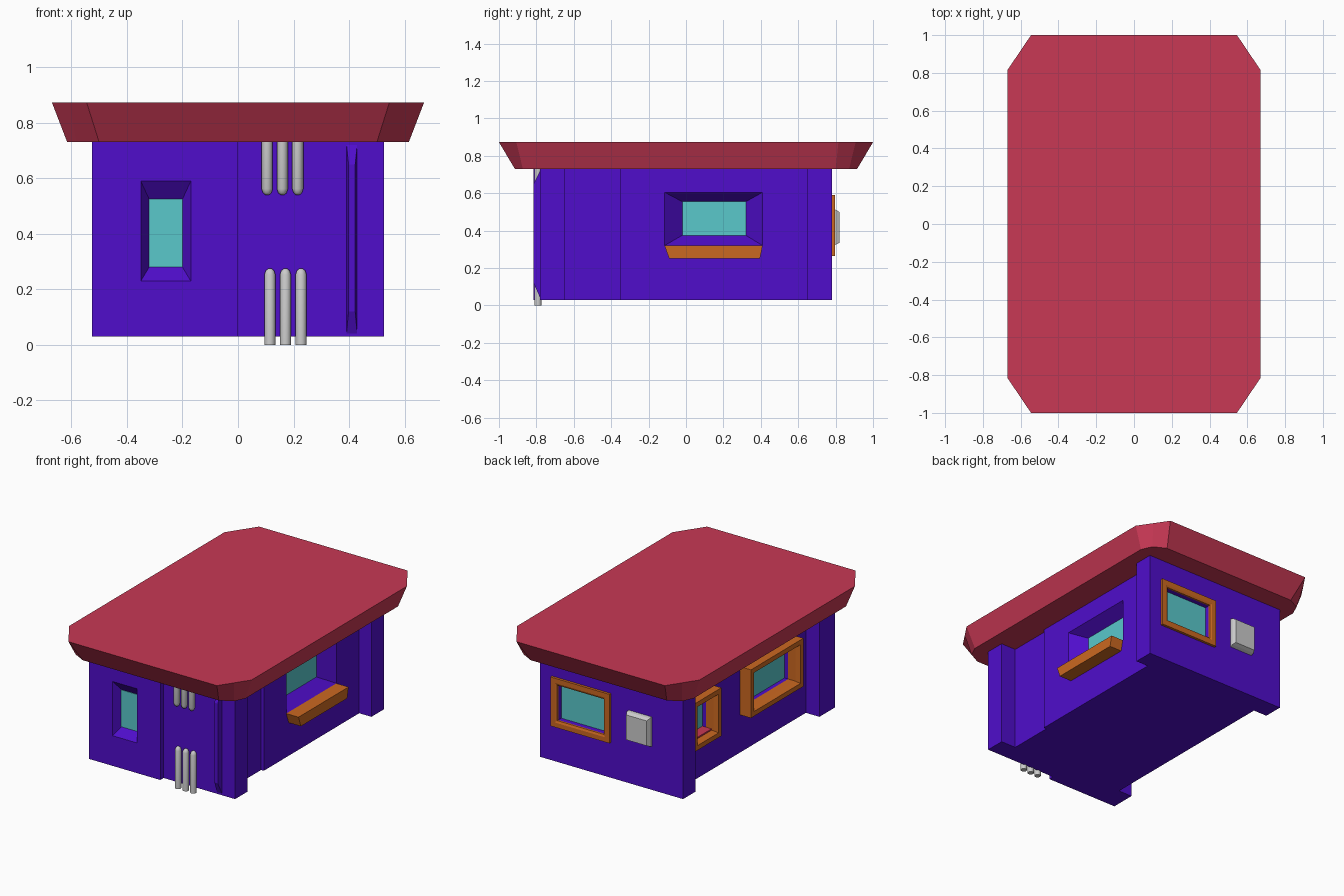
import bpy, bmesh, math

if "Cube" in bpy.data.objects:
    bpy.data.objects.remove(bpy.data.objects["Cube"])


def material(name, rgb):
    m = bpy.data.materials.new(name)
    m.diffuse_color = (*rgb, 1)
    m.use_nodes = True
    m.node_tree.nodes["Principled BSDF"].inputs["Base Color"].default_value = m.diffuse_color
    return m


PURPLE = material("purple_wall", (0.08, 0.004, 0.60))
RED = material("red_roof", (0.58, 0.04, 0.09))
TEAL = material("teal_glass", (0.10, 0.58, 0.60))
ORANGE = material("orange_trim", (0.60, 0.14, 0.015))


def loft(name, rings, mat=None, closed=False):
    """Skin equal-length rings; cap both ends, or join last to first if closed."""
    bm = bmesh.new()
    vs = [[bm.verts.new(p) for p in r] for r in rings]
    n = len(rings[0])
    pairs = list(zip(vs, vs[1:]))
    if closed:
        pairs.append((vs[-1], vs[0]))
    else:
        bm.faces.new(vs[0])
        bm.faces.new(vs[-1])
    for a, b in pairs:
        for i in range(n):
            j = (i + 1) % n
            bm.faces.new((a[i], a[j], b[j], b[i]))
    bmesh.ops.recalc_face_normals(bm, faces=bm.faces)
    me = bpy.data.meshes.new(name)
    bm.to_mesh(me)
    bm.free()
    if mat:
        me.materials.append(mat)
    ob = bpy.data.objects.new(name, me)
    bpy.context.collection.objects.link(ob)
    return ob


def rect(axis, d, r):
    """Upright rectangle r = (u0, u1, z0, z1) at distance d along the axis."""
    u0, u1, z0, z1 = r
    pts = [(u0, z0), (u1, z0), (u1, z1), (u0, z1)]
    return [(d, u, z) if axis == "x" else (u, d, z) for u, z in pts]


def grow(r, t):
    return (r[0] - t, r[1] + t, r[2] - t, r[3] + t)


# Body: notched footprint with corner pillars, extruded up
plan = [(-.525, -.815), (0, -.815), (0, -.78), (.525, -.78), (.525, -.65),
        (.415, -.65), (.415, -.35), (.435, -.35), (.435, .65), (.525, .65),
        (.525, .78), (-.525, .78), (-.525, .65), (-.425, .65),
        (-.425, -.65), (-.525, -.65)]
body = loft("house_body", [[(x, y, z) for x, y in plan] for z in (.03, .735)], PURPLE)


def window(name, axis, wall, floor, outer, inner):
    """Cut a tapered pocket from the wall plane to the floor plane and glaze it."""
    k = 0.2
    mouth = [o + (o - i) * k for o, i in zip(outer, inner)]
    cutter = loft(name + "_cutter", [rect(axis, wall + (wall - floor) * k, mouth),
                                     rect(axis, floor, inner)], PURPLE)
    cutter.hide_render = True
    cutter.hide_set(True)
    mod = body.modifiers.new(name, "BOOLEAN")
    mod.operation = "DIFFERENCE"
    mod.solver = "EXACT"
    mod.object = cutter
    s = math.copysign(1, wall - floor)
    loft(name + "_glass", [rect(axis, floor - .004 * s, inner),
                           rect(axis, floor + .003 * s, inner)], TEAL)


def frame(name, axis, wall, face, outer, border):
    """Orange window surround with a bevelled inner lip."""
    lip = wall + (face - wall) * .65
    loft(name, [rect(axis, wall, outer), rect(axis, face, outer),
                rect(axis, face, grow(outer, -border * .7)),
                rect(axis, lip, grow(outer, -border)),
                rect(axis, wall, grow(outer, -border))], ORANGE, closed=True)


# Plain windows on the front and right
window("front_window", "y", -.815, -.765, (-.35, -.17, .23, .59), (-.32, -.20, .28, .525))
window("right_window", "x", .435, .35, (-.115, .41, .32, .605), (-.02, .32, .375, .555))

# Framed windows on the left and back
for name, axis, wall, floor, face, outer in [
        ("left_front_window", "x", -.425, -.395, -.505, (-.51, .04, .28, .60)),
        ("left_back_window", "x", -.425, -.395, -.505, (.35, .63, .28, .60)),
        ("back_window", "y", .78, .745, .797, (.005, .437, .265, .59))]:
    hole = grow(outer, -.045)
    window(name, axis, wall, floor, hole, hole)
    frame(name + "_frame", axis, wall, face, outer, .045)

# Sill under the right window, narrower at the bottom; small sill inside the left one
loft("right_window_sill", [
    [(.43, -.09, .25), (.525, -.09, .25), (.525, .395, .25), (.43, .395, .25)],
    [(.43, -.115, .32), (.525, -.115, .32), (.525, .41, .32), (.43, .41, .32)]], ORANGE)
loft("left_window_inner_sill", [rect("x", d, (.396, .584, .322, .334))
                                for d in (-.465, -.397)], RED)

# Roof: chamfered slab, flaring upward
def roof_ring(z, corner):
    pts = []
    for sx, sy in ((1, 1), (-1, 1), (-1, -1), (1, -1)):
        quad = [(sx * x, sy * y, z) for x, y in corner]
        pts += quad if sx * sy > 0 else quad[::-1]
    return pts


loft("roof", [roof_ring(.73, [(.615, .80), (.582, .872), (.50, .915)]),
              roof_ring(.873, [(.67, .815), (.6075, .9075), (.545, 1.0)])], RED)

# Raised door edge on the front
loft("door_edge_bar", [rect("y", -.775, (.39, .43, .03, .73)),
                       rect("y", -.815, (.398, .422, .12, .65))], PURPLE)

# Vent box on the back
loft("back_vent_box", [rect("y", .775, (-.295, -.125, .315, .515)),
                       rect("y", .80, (-.295, -.125, .325, .512)),
                       rect("y", .82, (-.285, -.135, .335, .50))])

# Rows of round-tipped rods, hanging from the roof and rising from the ground
def rod(name, x, base, tip):
    s = math.copysign(1, tip - base)
    prof = [(base, .02), (tip - .022 * s, .02), (tip - .007 * s, .015), (tip, .006)]
    ob = loft(name, [[(x + r * math.cos(a), -.792 + r * math.sin(a), z)
                      for a in (math.tau * i / 10 for i in range(10))]
                     for z, r in prof])
    bpy.ops.object.select_all(action="DESELECT")
    ob.select_set(True)
    bpy.context.view_layer.objects.active = ob
    bpy.ops.object.shade_smooth_by_angle(angle=math.radians(40))


for i in range(3):
    rod(f"upper_rod_{i + 1}", .105 + i * .055, .735, .54)
    rod(f"lower_rod_{i + 1}", .115 + i * .056, 0, .275)
